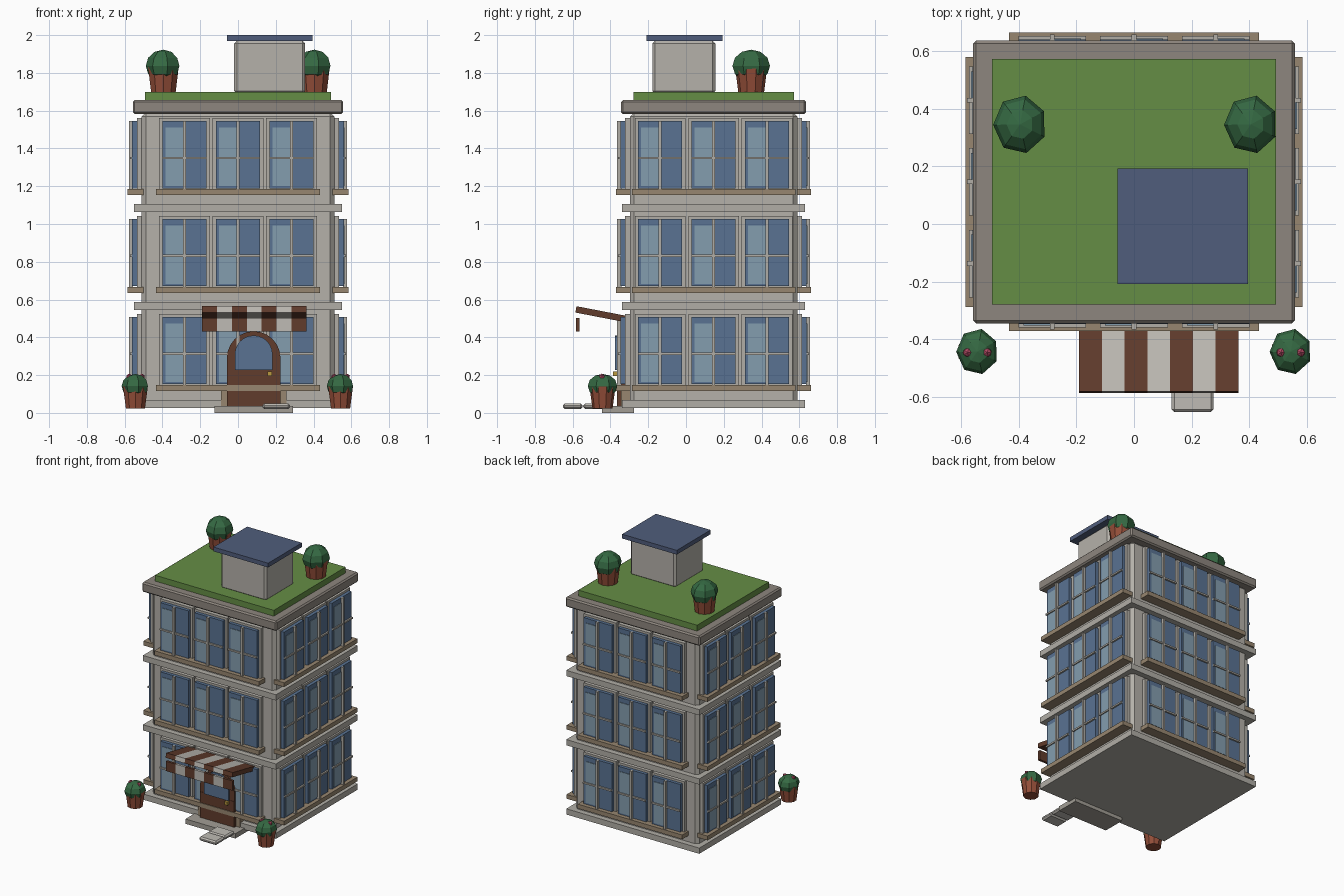
import bpy, bmesh, math
from mathutils import Matrix, Vector

if "Cube" in bpy.data.objects:
    bpy.data.objects.remove(bpy.data.objects["Cube"])

CY = 0.146                      # building centre in y
HX, HY = 0.51, 0.443            # wall half sizes


def mat(name, r, g, b):
    m = bpy.data.materials.new(name)
    m.diffuse_color = (r, g, b, 1)
    m.use_nodes = True
    m.node_tree.nodes["Principled BSDF"].inputs["Base Color"].default_value = m.diffuse_color
    return m


WALL = mat("wall", 0.46, 0.44, 0.40)
TRIM = mat("trim", 0.44, 0.42, 0.38)
ROOF = mat("roof_stone", 0.27, 0.24, 0.21)
SILL = mat("sill", 0.31, 0.24, 0.16)
GLASS = mat("glass", 0.10, 0.17, 0.29)
PANE = mat("pane", 0.23, 0.34, 0.43)
GRASS = mat("grass", 0.13, 0.27, 0.06)
SLATE = mat("slate", 0.08, 0.11, 0.20)
BROWN = mat("brown", 0.12, 0.045, 0.025)
CREAM = mat("cream", 0.52, 0.50, 0.46)
CLAY = mat("clay", 0.29, 0.075, 0.04)
LEAF = mat("leaf", 0.035, 0.14, 0.055)
PINK = mat("pink", 0.45, 0.07, 0.13)
BRASS = mat("brass", 0.5, 0.32, 0.05)
STONE = mat("stone", 0.36, 0.34, 0.30)


def finish(name, bm, material, bevel=0):
    bmesh.ops.recalc_face_normals(bm, faces=bm.faces)
    me = bpy.data.meshes.new(name)
    bm.to_mesh(me)
    bm.free()
    ob = bpy.data.objects.new(name, me)
    bpy.context.collection.objects.link(ob)
    me.materials.append(material)
    if bevel:
        mod = ob.modifiers.new("bevel", 'BEVEL')
        mod.width, mod.segments = bevel, 1
    return ob


def boxes(name, spans, material, bevel=0, xf=Matrix()):
    """One object from boxes given as (x0, x1, y0, y1, z0, z1)."""
    bm = bmesh.new()
    for x0, x1, y0, y1, z0, z1 in spans:
        m = (xf @ Matrix.Translation(((x0 + x1) / 2, (y0 + y1) / 2, (z0 + z1) / 2))
             @ Matrix.Diagonal((x1 - x0, y1 - y0, z1 - z0, 1)))
        bmesh.ops.create_cube(bm, size=1, matrix=m)
    return finish(name, bm, material, bevel)


def extrude_xz(name, pts, y0, y1, material):
    """Flat outline in x/z, extruded along y."""
    bm = bmesh.new()
    f = bm.faces.new([bm.verts.new((x, y0, z)) for x, z in pts])
    r = bmesh.ops.extrude_face_region(bm, geom=[f])
    for v in r["geom"]:
        if isinstance(v, bmesh.types.BMVert):
            v.co.y = y1
    return finish(name, bm, material)


def slab(grow, z0, z1):
    return (-HX - grow, HX + grow, CY - HY - grow, CY + HY + grow, z0, z1)


# walls, floor bands, roof
FLOORS = [0.026 + 0.5185 * i for i in range(3)]
boxes("walls", [slab(0, 0.028, 1.59)], WALL, 0.022)
boxes("floor_bands", [slab(0.041, b, b + 0.043) for b in FLOORS], TRIM)
boxes("roof_slab", [slab(0.047, 1.582, 1.656)], ROOF, 0.01)
boxes("roof_lawn", [slab(-0.018, 1.65, 1.70)], GRASS)
boxes("roof_hut", [(-0.02, 0.356, -0.178, 0.155, 1.69, 1.97)], WALL, 0.014)
boxes("hut_roof", [(-0.058, 0.395, -0.208, 0.192, 1.968, 2.0)], SLATE)

# windows: local frame has the wall at y = 0 and outwards as -y
XS = (-0.283, 0, 0.283)
for side, (ang, dist) in {"front": (0, HY), "right": (90, HX),
                          "back": (180, HY), "left": (270, HX)}.items():
    xf = (Matrix.Translation((0, CY, 0)) @ Matrix.Rotation(math.radians(ang), 4, 'Z')
          @ Matrix.Translation((0, -dist, 0)))
    frames, glass, panes, bars, sills = [], [], [], [], []
    for b in FLOORS:
        sills.append((-0.433, 0.433, -0.074, 0.01, b + 0.09, b + 0.122))
        for x in XS:
            z0, z1 = b + 0.122, b + 0.482
            z0g, zm = z0 + 0.004, b + 0.287
            frames.append((x - 0.134, x + 0.134, -0.026, 0.01, z0 - 0.01, b + 0.498))
            glass.append((x - 0.117, x + 0.117, -0.05, -0.02, z0g, z1 - 0.017 + 0.017))
            panes.append((x - 0.10, x - 0.008, -0.054, -0.045, z0g + 0.012, z1 - 0.035))
            bars.append((x - 0.008, x + 0.008, -0.068, -0.045, z0, z1))
            bars.append((x - 0.117, x + 0.117, -0.062, -0.045, zm - 0.006, zm + 0.006))
    boxes(side + "_window_frames", frames, TRIM, 0, xf)
    boxes(side + "_window_glass", glass, GLASS, 0, xf)
    boxes(side + "_window_panes", panes, PANE, 0, xf)
    boxes(side + "_window_bars", bars, TRIM, 0, xf)
    boxes(side + "_window_sills", sills, SILL, 0, xf)

# door with arched head
DX = 0.083


def arc(r, zc, n=12):
    return [(DX + r * math.cos(math.pi * i / n), zc + r * math.sin(math.pi * i / n))
            for i in range(n + 1)]


boxes("door_surround", [(DX - 0.174, DX + 0.174, -0.345, -0.29, 0.03, 0.13)], SILL)
extrude_xz("door_arch", [(DX - 0.142, 0.036), (DX + 0.142, 0.036)] + arc(0.142, 0.29),
           -0.363, -0.29, BROWN)
extrude_xz("door_glass", [(DX - 0.1, 0.226), (DX + 0.1, 0.226)] + arc(0.1, 0.31),
           -0.376, -0.35, GLASS)
boxes("door_panel", [(DX - 0.142, DX + 0.142, -0.366, -0.33, 0.036, 0.228)], BROWN)
boxes("door_knob", [(0.157, 0.181, -0.386, -0.36, 0.195, 0.22)], BRASS)

# step and path
boxes("door_step", [(-0.124, 0.29, -0.445, -0.275, 0, 0.036)], STONE)
boxes("path_slabs", [(0.13, 0.276, -0.652, -0.548, 0.02, 0.05),
                     (0.13, 0.276, -0.544, -0.435, 0.02, 0.05)], CREAM, 0.01)

# striped awning, rising outwards, with hanging valance
A0, W = -0.19, 0.552 / 7
slope = math.atan2(0.055, 0.285)
tilt = Matrix.Translation((0, -0.298, 0.493)) @ Matrix.Rotation(-slope, 4, 'X')
for name, idx, m in (("brown", (0, 2, 4, 6), BROWN), ("cream", (1, 3, 5), CREAM)):
    boxes("awning_" + name,
          [(A0 + i * W, A0 + (i + 1) * W, -0.29, 0, -0.017, 0.017) for i in idx], m, 0, tilt)
    boxes("valance_" + name,
          [(A0 + i * W, A0 + (i + 1) * W, -0.582, -0.564, 0.43, 0.503) for i in idx], m)


# potted shrubs
def shrub(name, x, y, z, ph, r0, r1, br, bz, top):
    bm = bmesh.new()
    bmesh.ops.create_cone(bm, cap_ends=True, segments=10, radius1=r0, radius2=r1, depth=ph,
                          matrix=Matrix.Translation((x, y, z + ph / 2)))
    finish(name + "_pot", bm, CLAY)
    bm = bmesh.new()
    m = Matrix.Translation((x, y, top - bz)) @ Matrix.Diagonal((br * 0.95, br * 1.04, bz, 1)) \
        @ Matrix.Rotation(math.radians(-12), 4, 'Z')
    bmesh.ops.create_uvsphere(bm, u_segments=7, v_segments=6, radius=1, matrix=m)
    finish(name + "_bush", bm, LEAF)


for side, s in (("left", -1), ("right", 1)):
    shrub(side + "_roof", 0.005 + s * 0.4, 0.345, 1.695, 0.135, 0.068, 0.085, 0.098, 0.086, 1.923)
    shrub(side + "_door", s * 0.543, -0.442, 0.022, 0.118, 0.053, 0.069, 0.077, 0.064, 0.206)
    bm = bmesh.new()
    for d in (-0.034, 0.034):
        bmesh.ops.create_icosphere(bm, subdivisions=1, radius=0.017, matrix=Matrix.Translation(
            (s * 0.543 + d, -0.445, 0.191)))
    finish(side + "_door_flowers", bm, PINK)
